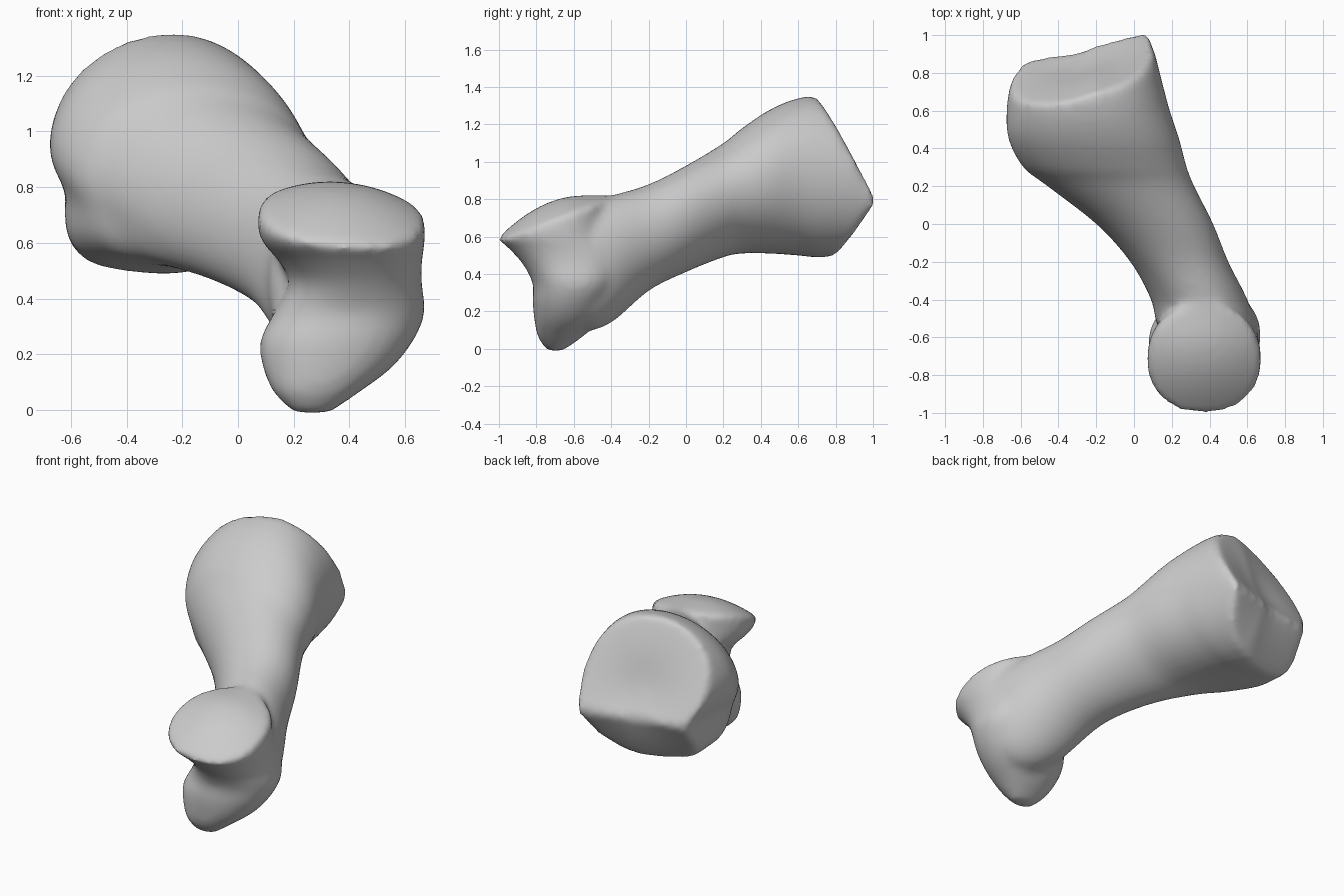
import bpy
import bmesh
from math import cos, sin, pi, exp, radians

SIDES = 48

cube = bpy.data.objects.get("Cube")
if cube:
    bpy.data.objects.remove(cube, do_unlink=True)


def catmull(rows, steps):
    """Smoothly interpolate the rows of a section table."""
    out = []
    for i in range(len(rows) - 1):
        a, b, c, d = (rows[max(0, min(len(rows) - 1, i + k))] for k in (-1, 0, 1, 2))
        for s in range(steps):
            t = s / steps
            out.append([0.5 * (2 * q + (r - p) * t + (2 * p - 5 * q + 4 * r - u) * t * t
                               + (3 * q - p - 3 * r + u) * t ** 3)
                        for p, q, r, u in zip(a, b, c, d)])
    out.append(list(rows[-1]))
    return out


def bump(value, centre, width):
    return exp(-((value - centre) / width) ** 2)


def power(v, n):
    return abs(v) ** (2 / n) * (1 if v >= 0 else -1)


def loft(bm, rows, exponent, place, radius):
    """Skin rounded sections (station, u range, v range), closing both ends with discs."""
    sections = [(row, 1.0) for row in catmull(rows, 5)]
    caps = [k / 8 for k in range(1, 8)]
    sections = ([(sections[0][0], k) for k in caps] + sections
                + [(sections[-1][0], k) for k in reversed(caps)])
    rings = []
    for (s, u0, u1, v0, v1), scale in sections:
        ring = []
        for i in range(SIDES):
            a = 2 * pi * i / SIDES
            r = scale * radius(a, s)
            u = (u0 + u1) / 2 + (u1 - u0) / 2 * r * power(cos(a), exponent)
            v = (v0 + v1) / 2 + (v1 - v0) / 2 * r * power(sin(a), exponent)
            ring.append(bm.verts.new(place(s, u, v)))
        rings.append(ring)
    for low, high in zip(rings, rings[1:]):
        for i in range(SIDES):
            j = (i + 1) % SIDES
            bm.faces.new((low[i], low[j], high[j], high[i]))
    bm.faces.new(rings[0])
    bm.faces.new(rings[-1])


# Shaft and wide joint end, lofted along y; the socket face limits its far end
def shaft_point(y, x, z):
    face = min(1.0 - 0.55 * (z - 0.8), 1.0 - 0.7 * (0.78 - z))
    face += (0.35 if x < -0.2 else 0.1) * (x + 0.2)
    face -= 0.07 * bump(x, -0.25, 0.24) * bump(z, 0.9, 0.24)
    return x, min(y, face), z


def shaft_radius(angle, y):
    grow = max(0, min(1, (y - 0.1) / 0.4))
    knob = 0.13 * bump(angle, radians(228), radians(20))
    hollow = 0.10 * bump(angle, radians(200), radians(15))
    return 1 + grow * (knob - hollow)


shaft_rows = [
    (-0.65, 0.25, 0.55, 0.20, 0.60),
    (-0.55, 0.13, 0.64, 0.10, 0.78),
    (-0.40, 0.09, 0.60, 0.14, 0.82),
    (-0.20, -0.02, 0.50, 0.31, 0.88),
    (0.00, -0.20, 0.42, 0.41, 0.98),
    (0.20, -0.46, 0.32, 0.49, 1.10),
    (0.30, -0.59, 0.28, 0.51, 1.18),
    (0.45, -0.67, 0.24, 0.51, 1.28),
    (0.60, -0.68, 0.19, 0.50, 1.34),
    (0.75, -0.66, 0.15, 0.49, 1.35),
    (1.15, -0.60, 0.05, 0.52, 1.30),
]


# Narrow joint end: a lower knob, a waist and a tilted disc, lofted along z
def head_point(z, x, y):
    top = 0.82 - 1.1 * max(0, -0.55 - y) ** 2 - 0.9 * (x - 0.33) ** 2
    return x, y, min(z, top)


head_rows = [
    (-0.01, 0.20, 0.33, -0.74, -0.66),
    (0.06, 0.13, 0.43, -0.79, -0.56),
    (0.15, 0.09, 0.55, -0.81, -0.46),
    (0.25, 0.08, 0.63, -0.82, -0.40),
    (0.35, 0.13, 0.67, -0.82, -0.36),
    (0.45, 0.18, 0.66, -0.87, -0.34),
    (0.53, 0.15, 0.66, -0.94, -0.36),
    (0.60, 0.09, 0.67, -1.01, -0.40),
    (0.68, 0.07, 0.67, -1.01, -0.42),
    (0.85, 0.10, 0.65, -0.97, -0.42),
]

bm = bmesh.new()
loft(bm, shaft_rows, 2.05, shaft_point, shaft_radius)
loft(bm, head_rows, 2.2, head_point, lambda angle, z: 1)
bmesh.ops.recalc_face_normals(bm, faces=bm.faces)
mesh = bpy.data.meshes.new("bone")
bm.to_mesh(mesh)
bm.free()
bone = bpy.data.objects.new("bone", mesh)
bpy.context.collection.objects.link(bone)

# Fuse the two ends into one softened skin
remesh = bone.modifiers.new("fuse", "REMESH")
remesh.mode = "VOXEL"
remesh.voxel_size = 0.02
remesh.use_smooth_shade = True
soften = bone.modifiers.new("soften", "SMOOTH")
soften.factor = 0.5
soften.iterations = 10

# Plain grey surface
grey = bpy.data.materials.new("bone grey")
grey.use_nodes = True
colour = (0.6, 0.6, 0.6, 1)
grey.diffuse_color = colour
grey.node_tree.nodes["Principled BSDF"].inputs["Base Color"].default_value = colour
mesh.materials.append(grey)
for polygon in mesh.polygons:
    polygon.use_smooth = True
